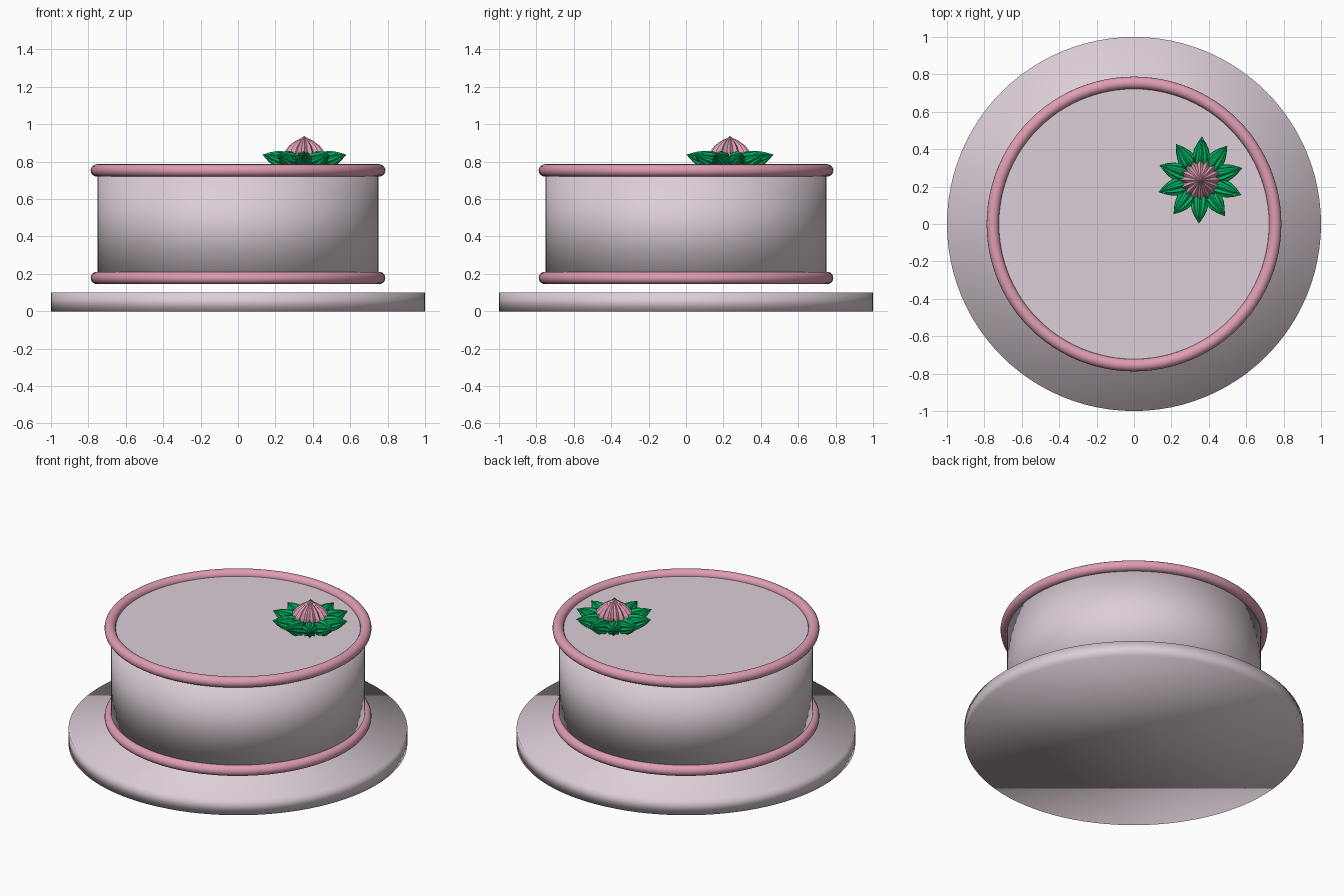
import bpy, bmesh, math
from mathutils import Matrix, Vector

old = bpy.data.objects.get("Cube")
if old:
    bpy.data.objects.remove(old, do_unlink=True)


def material(name, rgb):
    m = bpy.data.materials.new(name)
    m.use_nodes = True
    m.diffuse_color = (*rgb, 1)
    m.node_tree.nodes["Principled BSDF"].inputs["Base Color"].default_value = (*rgb, 1)
    return m


icing = material("pale icing", (0.72, 0.62, 0.69))
pink = material("pink icing", (0.73, 0.34, 0.45))
green = material("green icing", (0.0, 0.48, 0.13))


def finish(name, mat, smooth=True):
    ob = bpy.context.object
    ob.name = name
    ob.data.materials.append(mat)
    if smooth:
        bpy.ops.object.shade_smooth()
    return ob


def cylinder(name, radius, low, high, mat):
    bpy.ops.mesh.primitive_cylinder_add(vertices=96, radius=radius, depth=high - low,
                                        location=(0, 0, (low + high) / 2))
    return finish(name, mat)


def piped_ring(name, z):
    bpy.ops.mesh.primitive_torus_add(major_segments=96, minor_segments=16,
                                     major_radius=0.755, minor_radius=0.033,
                                     location=(0, 0, z))
    return finish(name, pink)


def piped_drop(name, profile, ribs, depth, matrix, mat):
    """Star-nozzle drop: a (radius, height) profile swept round with pleats."""
    bm = bmesh.new()
    count = ribs * 2
    rings = []
    for r, h in profile:
        ring = []
        for i in range(count):
            a = math.tau * i / count
            rr = r * (1 - depth * (i % 2))
            ring.append(bm.verts.new((rr * math.cos(a), rr * math.sin(a), h)))
        rings.append(ring)
    for low, high in zip(rings, rings[1:]):
        for i in range(count):
            j = (i + 1) % count
            bm.faces.new((low[i], low[j], high[j], high[i]))
    bm.faces.new(rings[0][::-1])
    bm.faces.new(rings[-1])
    mesh = bpy.data.meshes.new(name)
    bm.to_mesh(mesh)
    bm.free()
    mesh.materials.append(mat)
    ob = bpy.data.objects.new(name, mesh)
    ob.matrix_world = matrix
    bpy.context.collection.objects.link(ob)
    return ob


# Board and cake
cylinder("cake_board", 1.0, 0.0, 0.1, icing)
cylinder("cake_body", 0.75, 0.165, 0.75, icing)
bpy.ops.mesh.primitive_circle_add(vertices=96, radius=0.75, fill_type='NGON',
                                  location=(0, 0, 0.753))
finish("cake_top", icing, smooth=False)

# Piped borders
piped_ring("bottom_border", 0.178)
piped_ring("top_border", 0.753)

# Flower: pointed bud inside a ring of upturned leaves
centre = Vector((0.355, 0.235, 0))
bud = [(0.06, 0.755), (0.1, 0.79), (0.112, 0.825), (0.105, 0.855),
       (0.082, 0.885), (0.048, 0.91), (0.018, 0.925), (0.002, 0.936)]
piped_drop("flower_bud", bud, 16, 0.2, Matrix.Translation(centre), pink)

leaf = [(0.015, 0.0), (0.034, 0.025), (0.047, 0.06), (0.05, 0.09),
        (0.042, 0.125), (0.026, 0.16), (0.012, 0.182), (0.001, 0.2)]
for k in range(10):
    spin = Matrix.Rotation(math.radians(88 + 36 * k), 4, 'Z')
    tilt = Matrix.Rotation(math.radians(74), 4, 'Y')
    place = Matrix.Translation(centre + Vector((0, 0, 0.782)))
    outward = Matrix.Translation((0.04, 0, 0))
    piped_drop("flower_leaf", leaf, 10, 0.2, place @ spin @ outward @ tilt, green)
